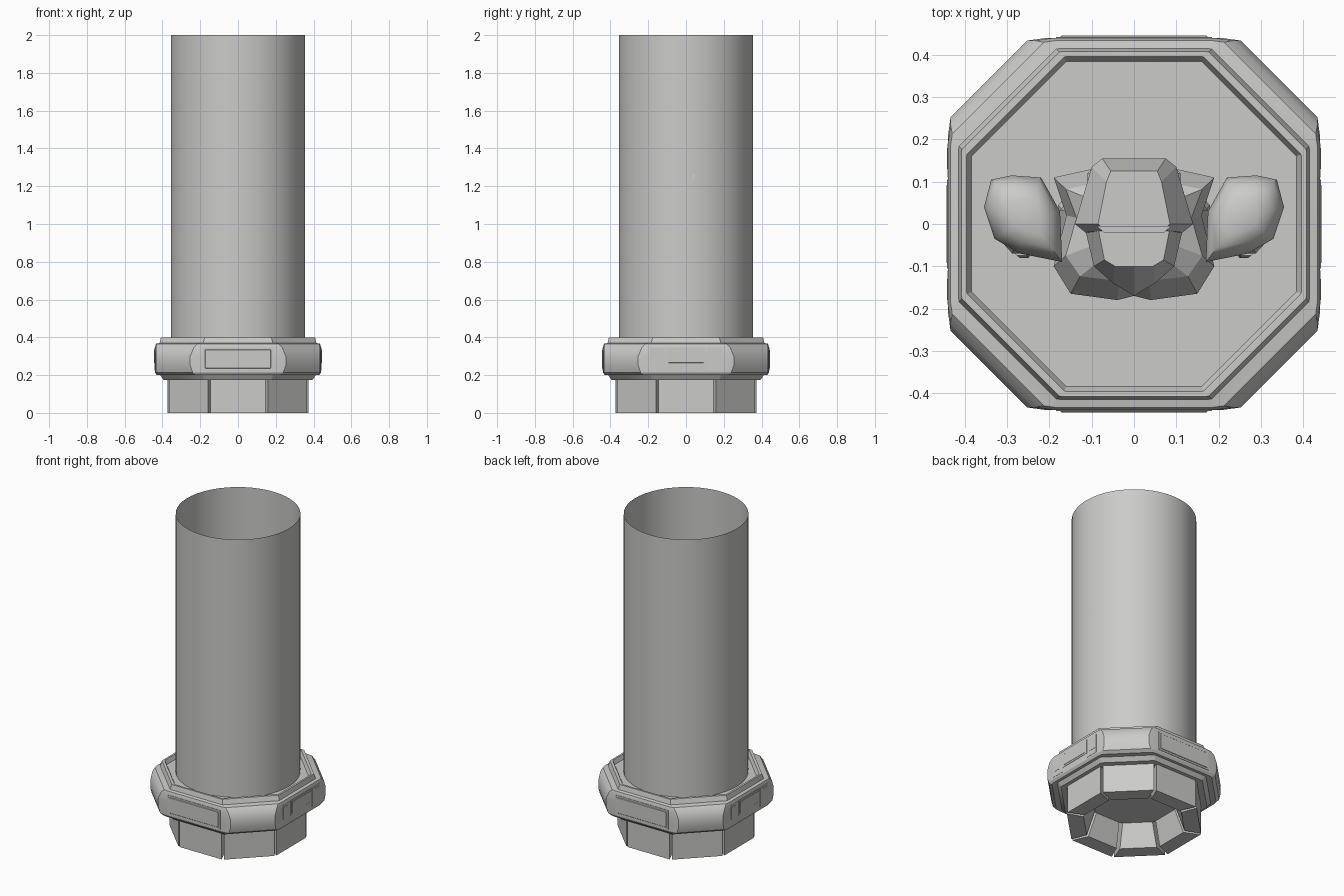
import bpy, bmesh, math
from mathutils import Vector, Matrix

cube = bpy.data.objects.get("Cube")
if cube:
    bpy.data.objects.remove(cube)

grey = bpy.data.materials.new("light_grey")
grey.use_nodes = True
COLOUR = (0.6, 0.6, 0.59, 1)
grey.diffuse_color = COLOUR
grey.node_tree.nodes["Principled BSDF"].inputs["Base Color"].default_value = COLOUR


def finish(name, bm, smooth=None, bevel=0):
    """Turn a bmesh into a named object."""
    bmesh.ops.recalc_face_normals(bm, faces=bm.faces)
    mesh = bpy.data.meshes.new(name)
    bm.to_mesh(mesh)
    bm.free()
    mesh.materials.append(grey)
    ob = bpy.data.objects.new(name, mesh)
    bpy.context.collection.objects.link(ob)
    if bevel:
        mod = ob.modifiers.new("edge", "BEVEL")
        mod.width, mod.segments = bevel, 1
    if smooth:
        bpy.ops.object.select_all(action="DESELECT")
        ob.select_set(True)
        bpy.context.view_layer.objects.active = ob
        bpy.ops.object.shade_smooth_by_angle(angle=math.radians(smooth))
    return ob


def skin(name, rings, caps=True, **kw):
    """Bridge equal-length rings of points into a skin."""
    bm = bmesh.new()
    rows = [[bm.verts.new(p) for p in ring] for ring in rings]
    n = len(rows[0])
    for a, b in zip(rows, rows[1:]):
        for i in range(n):
            j = (i + 1) % n
            bm.faces.new((a[i], a[j], b[j], b[i]))
    if caps:
        bm.faces.new(rows[0])
        bm.faces.new(rows[-1])
    return finish(name, bm, **kw)


def box(name, centre, size, bevel=0):
    bm = bmesh.new()
    bmesh.ops.create_cube(bm, size=1)
    bmesh.ops.scale(bm, vec=size, verts=bm.verts)
    bmesh.ops.translate(bm, vec=centre, verts=bm.verts)
    return finish(name, bm, bevel=bevel)


def symmetric(half, z):
    """Outline from its +x half, listed front to back."""
    other = [(-x, y) for x, y in reversed(half) if x > 0]
    return [(x, y, z) for x, y in list(half) + other]


def column(name, sections, sides=8, **kw):
    """Stack of rounded sections: x, y, z, half width, half depth."""
    rings = []
    for x, y, z, rx, ry in sections:
        angles = [(i + 0.5) * math.tau / sides for i in range(sides)]
        k = 1 / math.cos(math.pi / sides)
        rings.append([(x + rx * k * math.cos(t), y + ry * k * math.sin(t), z) for t in angles])
    return skin(name, rings, **kw)


def octagon(flat, diagonal, z, cut=0.03):
    """Octagon with trimmed corners and its own diagonal reach."""
    c = diagonal * math.sqrt(2) - flat
    u = cut * 0.7
    quarter = [(flat, c - cut), (flat - cut * 0.2, c + u * 0.6),
               (c + u * 0.6, flat - cut * 0.2), (c - cut, flat)]
    pts = []
    for q in range(4):
        turn = Matrix.Rotation(q * math.pi / 2, 3, "Z")
        pts += [turn @ Vector((x, y, z)) for x, y in quarter]
    return pts


# Octagonal base ring with swollen diagonal sides and a sunken deck
skin("base_ring", [
    octagon(0.23, 0.23, 0.14, 0.003), octagon(0.25, 0.25, 0.175, 0.003),
    octagon(0.395, 0.405, 0.175, 0.005), octagon(0.412, 0.425, 0.2, 0.01),
    octagon(0.43, 0.455, 0.2, 0.02), octagon(0.44, 0.472, 0.215),
    octagon(0.44, 0.481, 0.25), octagon(0.44, 0.481, 0.3),
    octagon(0.44, 0.468, 0.345), octagon(0.434, 0.452, 0.366, 0.02),
    octagon(0.415, 0.422, 0.37, 0.005), octagon(0.408, 0.412, 0.4, 0.004),
    octagon(0.396, 0.396, 0.4, 0.003), octagon(0.385, 0.385, 0.375, 0.003),
], smooth=30)

# Eight tapered feet under the ring
for i in range(8):
    turn = Matrix.Rotation(i * math.pi / 4, 3, "Z")
    rings = []
    for z, inner, half in ((0, 0.28, 0.105), (0.178, 0.22, 0.08)):
        corners = [(inner, -half), (0.372, -0.146), (0.372, 0.146), (inner, half)]
        rings.append([turn @ Vector((x, y, z)) for x, y in corners])
    skin("base_foot", rings)

# Plates on the four main sides of the ring
for s in (-1, 1):
    box("end_panel_frame", (0, s * 0.439, 0.285), (0.37, 0.008, 0.12))
    box("end_panel", (0, s * 0.441, 0.285), (0.35, 0.009, 0.1), 0.003)
    box("side_panel_frame", (s * 0.438, 0, 0.3), (0.008, 0.21, 0.092))
    box("side_panel", (s * 0.439, 0, 0.3), (0.009, 0.19, 0.075), 0.003)
    for t in (-1, 1):
        box("side_bracket", (s * 0.438, t * 0.15, 0.285), (0.007, 0.08, 0.12))
        box("side_bracket_tab", (s * 0.439, t * 0.155, 0.295), (0.008, 0.05, 0.075))

# Open thin tube standing on the deck
skin("tube", [[(0.356 * math.cos(i * math.tau / 48), 0.356 * math.sin(i * math.tau / 48), z)
               for i in range(48)] for z in (0.375, 2)], caps=False, smooth=30)

# Armoured figure: torso
chest = [(0, -0.17), (0.04, -0.18), (0.15, -0.165), (0.19, -0.1),
         (0.16, 0.02), (0.19, 0.11), (0.1, 0.13), (0, 0.13)]


def chest_ring(z, sx, sy):
    return symmetric([(x * sx, y * sy) for x, y in chest], z)


skin("chest_armour", [chest_ring(0.98, 0.7, 0.6), chest_ring(1.08, 0.95, 0.95),
                      chest_ring(1.17, 1, 1), chest_ring(1.25, 0.85, 0.75),
                      chest_ring(1.29, 0.5, 0.5)])
column("waist", [(0, 0, 0.84, 0.13, 0.085), (0, 0, 0.92, 0.115, 0.075), (0, 0, 1, 0.13, 0.08)])
column("hips", [(0, 0, 0.76, 0.08, 0.07), (0, 0, 0.82, 0.145, 0.095), (0, 0, 0.88, 0.14, 0.09)])
column("neck", [(0, 0.02, 1.26, 0.07, 0.065), (0, 0.02, 1.36, 0.06, 0.06)])
box("back_pack", (0, 0.105, 1.16), (0.22, 0.06, 0.18), 0.015)

# Helmet: angular shell at the back, pointed visor in front
shell = [(0, -0.02), (0.115, -0.02), (0.14, 0), (0.1, 0.135), (0.075, 0.155), (0, 0.155)]
crown = [(0, -0.015), (0.07, -0.015), (0.085, 0), (0.065, 0.1), (0.055, 0.125), (0, 0.125)]
low = [(x * 0.85, y * 0.8) for x, y in shell]
skin("helmet_shell", [symmetric(low, 1.31), symmetric(shell, 1.4),
                      symmetric(shell, 1.47), symmetric(crown, 1.56)])
face = [(0, -0.17), (0.05, -0.14), (0.095, -0.1), (0.115, -0.015), (0, -0.015)]
brow = [(0, -0.1), (0.045, -0.1), (0.07, -0.085), (0.085, -0.01), (0, -0.01)]
chin = [(x * 0.75, y * 0.8) for x, y in face]
skin("helmet_visor", [symmetric(chin, 1.3), symmetric(face, 1.38),
                      symmetric(face, 1.45), symmetric(brow, 1.535)])
skin("helmet_brow_band", [symmetric([(x * 1.02, -0.02) for x, _ in crown[:2]] +
                                    [(0.088, -0.005), (0, -0.005)], z) for z in (1.54, 1.565)])

# Paired limbs and armour
pad = [(0.17, -0.09), (0.27, -0.07), (0.33, -0.035), (0.355, 0.04),
       (0.338, 0.105), (0.29, 0.115), (0.22, 0.11), (0.175, 0.03)]
for s in (-1, 1):
    rings = []
    for z, k in ((1.12, 0.86), (1.2, 0.97), (1.26, 1), (1.295, 0.9), (1.32, 0.7), (1.332, 0.4)):
        rings.append([(s * (0.255 + (x - 0.255) * k), 0.02 + (y - 0.02) * k, z) for x, y in pad])
    skin("shoulder_pad", rings, smooth=50)
    column("upper_arm", [(s * 0.25, 0.02, 1, 0.045, 0.05), (s * 0.245, 0.02, 1.2, 0.055, 0.06)], smooth=50)
    column("forearm", [(s * 0.265, -0.03, 0.8, 0.035, 0.04), (s * 0.265, -0.01, 0.93, 0.055, 0.06),
                       (s * 0.255, 0.015, 1.02, 0.045, 0.05)])
    column("hand", [(s * 0.26, -0.045, 0.7, 0.025, 0.035), (s * 0.265, -0.035, 0.8, 0.03, 0.04)])
    column("thigh", [(s * 0.105, -0.01, 0.62, 0.055, 0.06), (s * 0.1, 0, 0.74, 0.075, 0.08),
                     (s * 0.085, 0, 0.84, 0.065, 0.075)])
    box("knee_guard", (s * 0.107, -0.06, 0.62), (0.085, 0.05, 0.09), 0.015)
    column("shin", [(s * 0.12, 0.02, 0.41, 0.05, 0.055), (s * 0.115, 0.015, 0.54, 0.065, 0.07),
                    (s * 0.107, 0, 0.64, 0.05, 0.055)])
    skin("boot", [[(s * (0.12 + x * k), y * k, z) for x, y in
                   ((-0.05, 0.09), (0.05, 0.09), (0.06, -0.08), (0.03, -0.14), (-0.03, -0.14), (-0.05, -0.08))]
                  for z, k in ((0.375, 1), (0.41, 1), (0.46, 0.75))])
